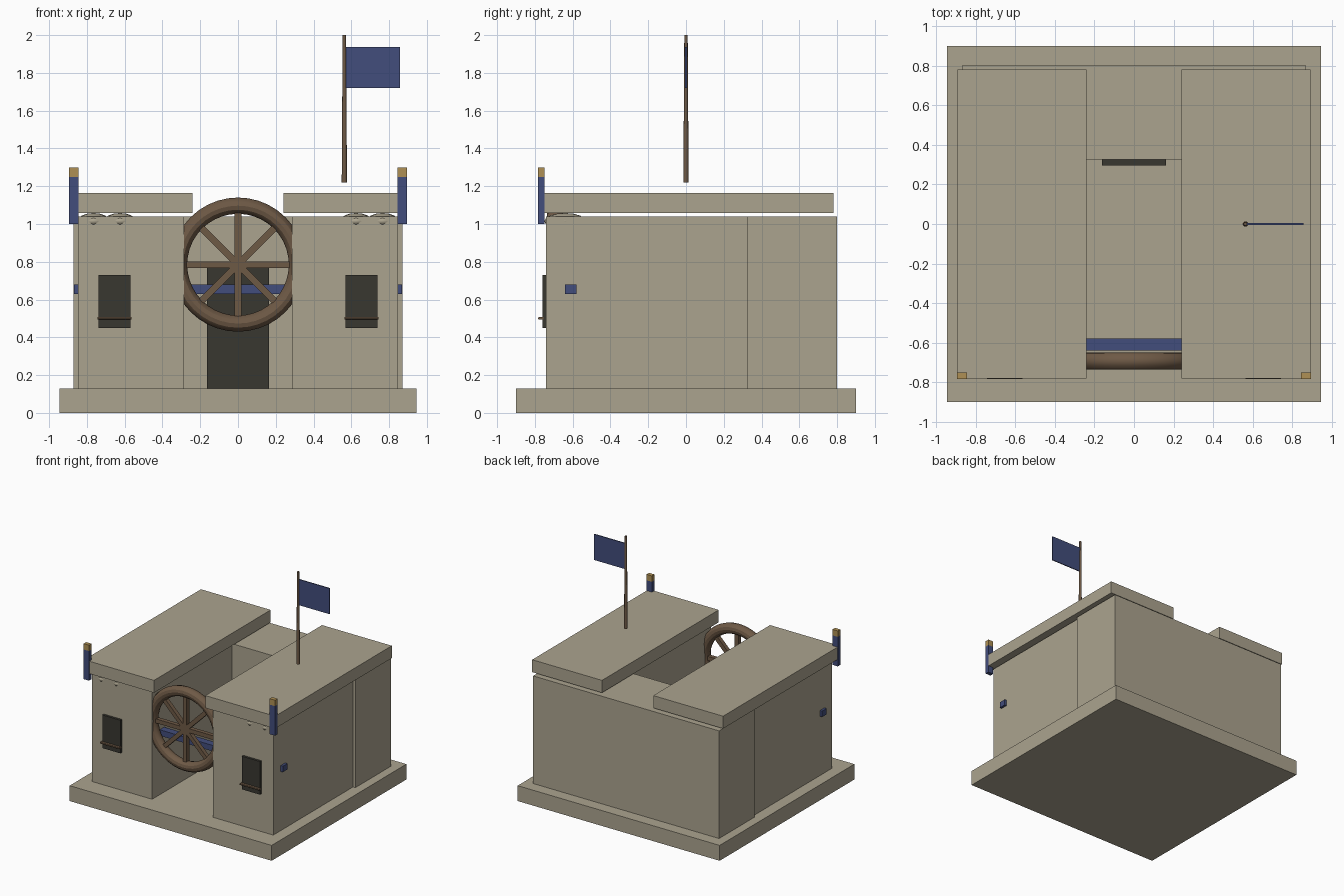
import bpy, math

if "Cube" in bpy.data.objects:
    bpy.data.objects.remove(bpy.data.objects["Cube"])

def material(name, rgb):
    m = bpy.data.materials.new(name)
    m.diffuse_color = (*rgb, 1)
    m.use_nodes = True
    m.node_tree.nodes["Principled BSDF"].inputs["Base Color"].default_value = m.diffuse_color
    return m

STONE = material("stone", (0.41, 0.37, 0.275))
WOOD = material("wood", (0.155, 0.10, 0.06))
BLUE = material("blue", (0.055, 0.075, 0.20))
GOLD = material("gold", (0.43, 0.28, 0.09))
DARK = material("dark", (0.04, 0.038, 0.03))

def finish(name, mat, smooth=False):
    o = bpy.context.object
    o.name = name
    o.data.materials.append(mat)
    if smooth:
        bpy.ops.object.shade_smooth_by_angle()
    return o

def box(name, mat, x, y, z, side=1):
    """Box from (min, max) pairs; side=-1 mirrors it across x = 0."""
    bpy.ops.mesh.primitive_cube_add(size=1, location=(side * sum(x) / 2, sum(y) / 2, sum(z) / 2))
    bpy.context.object.scale = (x[1] - x[0], y[1] - y[0], z[1] - z[0])
    bpy.ops.object.transform_apply(location=False, rotation=False)
    return finish(name, mat)

# Platform and rear building
box("platform", STONE, (-0.945, 0.945), (-0.90, 0.90), (0, 0.13))
box("rear_block", STONE, (-0.87, 0.87), (0.325, 0.80), (0.13, 1.04))
box("doorway", DARK, (-0.163, 0.163), (0.295, 0.325), (0.13, 0.775))

# Matching wings: walls, roof slab, window, sill, corner post, roof sacks
for s, tag in ((-1, "left"), (1, "right")):
    box(f"{tag}_wing", STONE, (0.285, 0.848), (-0.74, 0.325), (0.13, 1.04), s)
    box(f"{tag}_roof", STONE, (0.24, 0.893), (-0.78, 0.78), (1.058, 1.163), s)
    box(f"{tag}_window", DARK, (0.568, 0.738), (-0.76, -0.735), (0.45, 0.73), s)
    bpy.ops.mesh.primitive_cylinder_add(vertices=10, radius=0.007, depth=0.18,
        location=(s * 0.653, -0.776, 0.5), rotation=(0, math.pi / 2, 0))
    finish(f"{tag}_window_rail", WOOD, True)
    box(f"{tag}_window_ledge", WOOD, (0.563, 0.743), (-0.78, -0.755), (0.495, 0.507), s)
    box(f"{tag}_post", BLUE, (0.845, 0.895), (-0.784, -0.75), (1.0, 1.25), s)
    box(f"{tag}_post_cap", GOLD, (0.845, 0.895), (-0.784, -0.75), (1.25, 1.30), s)
    for i, x in enumerate((0.625, 0.765)):
        bpy.ops.mesh.primitive_uv_sphere_add(segments=12, ring_count=8, radius=1,
            location=(s * x, -0.64, 1.015))
        bpy.context.object.scale = (0.085, 0.11, 0.043)
        finish(f"{tag}_sack_{i}", STONE, True)

# Painted crossbeam through both wings
box("crossbeam", BLUE, (-0.868, 0.868), (-0.64, -0.58), (0.63, 0.68))

# Wheel in the gateway: rim and crossed spokes
CENTRE = (0, -0.693, 0.785)
bpy.ops.mesh.primitive_torus_add(major_segments=40, minor_segments=12, major_radius=0.312,
    minor_radius=0.043, location=CENTRE, rotation=(math.pi / 2, 0, 0))
finish("wheel_rim", WOOD, True)
for i in range(4):
    bpy.ops.mesh.primitive_cube_add(size=1, location=CENTRE, rotation=(0, i * math.pi / 4, 0))
    bpy.context.object.scale = (0.61, 0.035, 0.035)
    finish(f"wheel_spoke_{i}", WOOD)

# Flag
bpy.ops.mesh.primitive_cone_add(vertices=12, radius1=0.014, radius2=0.009, depth=0.78,
    location=(0.563, 0, 1.61))
finish("flag_pole", WOOD, True)
box("flag", BLUE, (0.565, 0.858), (-0.004, 0.004), (1.72, 1.938))
